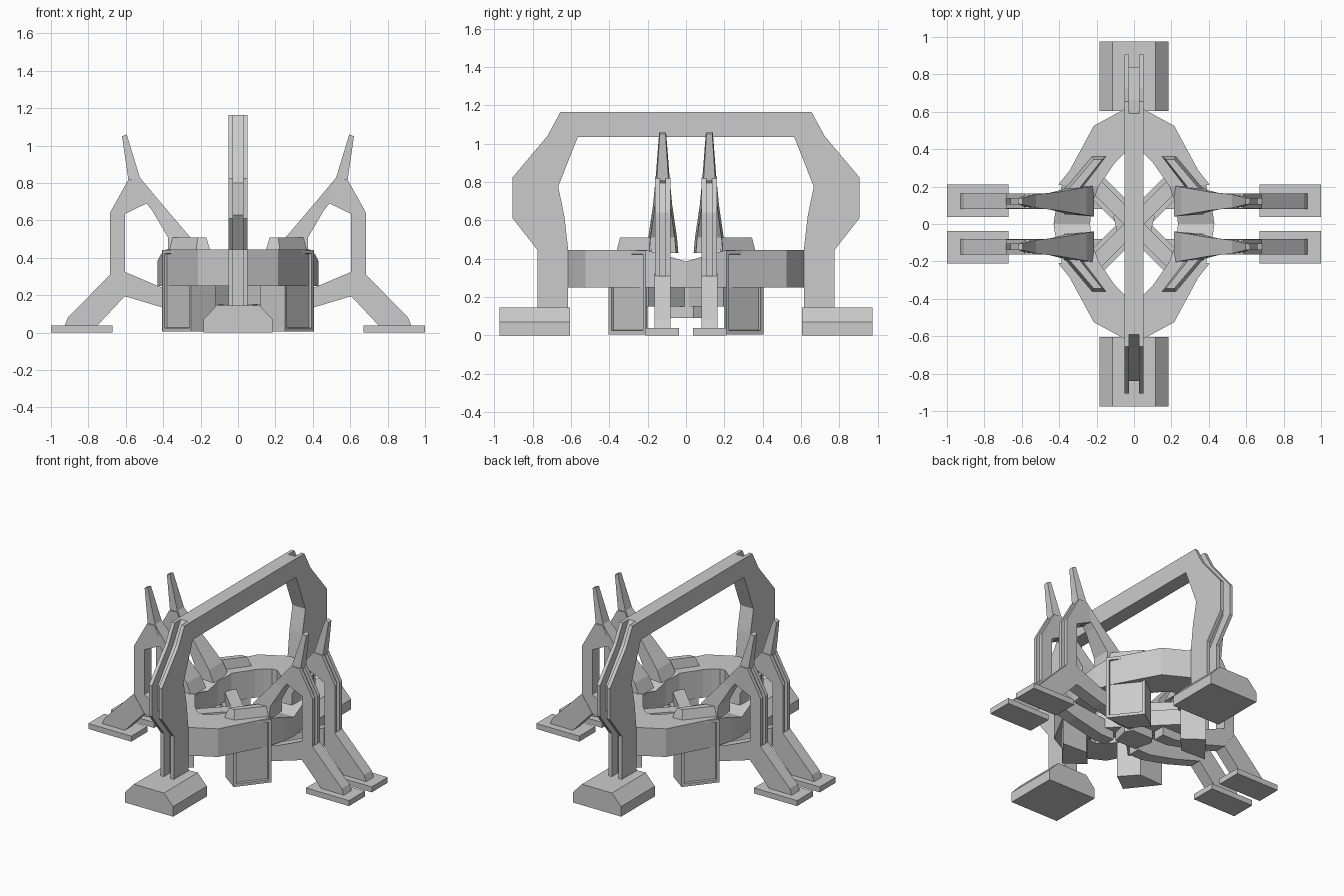
import bpy, bmesh
from mathutils import Vector

if "Cube" in bpy.data.objects:
    bpy.data.objects.remove(bpy.data.objects["Cube"])


def finish(name, bm):
    bmesh.ops.remove_doubles(bm, verts=bm.verts, dist=1e-5)
    bmesh.ops.recalc_face_normals(bm, faces=bm.faces)
    me = bpy.data.meshes.new(name)
    bm.to_mesh(me)
    bm.free()
    ob = bpy.data.objects.new(name, me)
    bpy.context.collection.objects.link(ob)
    return ob


def loft(name, sections):
    """Skin equal-length point loops and cap both ends."""
    bm = bmesh.new()
    rows = [[bm.verts.new(p) for p in s] for s in sections]
    n = len(rows[0])
    for a, b in zip(rows, rows[1:]):
        for i in range(n):
            j = (i + 1) % n
            bm.faces.new((a[i], a[j], b[j], b[i]))
    bm.faces.new(rows[0])
    bm.faces.new(rows[-1])
    return finish(name, bm)


def prism(name, pts, axis, lo, hi):
    def put(p, t):
        return {'X': (t, *p), 'Y': (p[0], t, p[1]), 'Z': (*p, t)}[axis]
    return loft(name, [[put(p, t) for p in pts] for t in (lo, hi)])


def around(q):
    """Mirror a quadrant chain (from +x to +y) into a closed loop."""
    left = [(-p[0], *p[1:]) for p in reversed(q)]
    half = q + left
    return half + [(p[0], -p[1], *p[2:]) for p in reversed(half[1:-1])]


QUADS = [(sx, sy) for sx in (1, -1) for sy in (1, -1)]

# Ring body, dipping at the two sides
outer = around([(.43, 0, .385), (.415, .1, .415), (.385, .21, .445), (.25, .46, .445),
                (.215, .525, .445), (.04, .62, .445)])
inner = around([(.235, 0, .385), (.225, .1, .415), (.19, .2, .445), (.10, .33, .445),
                (.06, .37, .445), (.02, .4, .445)])
bm = bmesh.new()
loops = [[bm.verts.new(p) for p in outer], [bm.verts.new(p) for p in inner],
         [bm.verts.new((p[0], p[1], .25)) for p in inner],
         [bm.verts.new((p[0], p[1], .25)) for p in outer]]
for k in range(4):
    a, b = loops[k], loops[(k + 1) % 4]
    for i in range(len(a)):
        j = (i + 1) % len(a)
        bm.faces.new((a[i], a[j], b[j], b[i]))
finish("ring_body", bm)

# Overhead arch: two side plates and a recessed core
def arch(half_outer):
    half_inner = [(.615, .13), (.615, .445), (.635, .62), (.667, .777), (.565, 1.035)]
    half = half_outer + half_inner
    top = len(half_outer)
    out = half[:top] + [(-y, z) for y, z in reversed(half[:top])]
    inn = [(-y, z) for y, z in half_inner] + list(reversed(half_inner))
    return out + inn

plate = arch([(.775, .13), (.775, .445), (.905, .61), (.905, .825), (.724, 1.04), (.656, 1.165)])
core = arch([(.71, .13), (.71, .445), (.84, .63), (.84, .80), (.665, 1.03), (.59, 1.165)])
for s in (1, -1):
    prism("arch_plate", plate, 'X', s * .026, s * .05)
prism("arch_core", core, 'X', -.026, .026)

# Chamfered arch feet
foot = [(-.185, 0), (.185, 0), (.185, .07), (.115, .145), (-.115, .145), (-.185, .07)]
for s in (1, -1):
    prism("arch_foot", foot, 'Y', s * .605, s * .975)

for sx, sy in QUADS:
    # Corner pods with recessed panels
    pod = prism("corner_pod", [(sx * x, sy * y) for x, y in
                [(.25, .405), (.405, .21), (.22, .2), (.12, .31)]], 'Z', 0.005, .443)
    bm = bmesh.new()
    bm.from_mesh(pod.data)
    d = Vector((sx * .78, sy * .62, 0))
    face = max(bm.faces, key=lambda f: f.normal.dot(d))
    bmesh.ops.inset_region(bm, faces=[face], thickness=.028, depth=0)
    bmesh.ops.inset_region(bm, faces=[face], thickness=.004, depth=-.015)
    bm.to_mesh(pod.data)
    bm.free()

    # Bevelled raised blocks on the ring
    base = [(.145, .365), (.225, .365), (.38, .18), (.375, .06), (.24, .06), (.27, .2)]
    cap = [(.17, .345), (.215, .345), (.36, .175), (.35, .07), (.26, .07), (.285, .2)]
    loft("raised_block", [[(sx * x, sy * y, z) for x, y in pts]
                          for pts, z in ((base, .43), (cap, .51))])

    # Diagonal inner braces, stepped
    for lo, hi, w, r in ((.15, .26, .045, .24), (.24, .33, .028, .2)):
        prism("inner_brace", [(sx * x, sy * y) for x, y in
              [(w, -w), (r + w, r - w), (r - w, r + w), (-w, w)]], 'Z', lo, hi)

    # Side leg: post, knee, shin and hip branch as plates around a core
    c = sy * .122
    parts = {
        "leg_knee": [(.685, .64), (.585, .82), (.525, .825), (.47, .70), (.605, .635)],
        "leg_post": [(.685, .64), (.605, .635), (.605, .325), (.605, .195), (.685, .31)],
        "leg_shin": [(.685, .31), (.605, .195), (.76, .03), (.93, .03), (.91, .08)],
        "leg_hip": [(.605, .325), (.405, .24), (.1, .2), (.1, .09), (.2, .09),
                    (.405, .135), (.605, .195)],
    }
    cores = {
        "leg_knee": [(.66, .64), (.57, .80), (.525, .81), (.48, .70), (.605, .635)],
        "leg_post": [(.66, .64), (.605, .635), (.605, .325), (.605, .195), (.66, .31)],
    }
    for name, pts in parts.items():
        pts = [(sx * x, z) for x, z in pts]
        if name in cores:
            for t in (1, -1):
                prism(name + "_plate", pts, 'Y', c + t * .014, c + t * .04)
            prism(name + "_core", [(sx * x, z) for x, z in cores[name]], 'Y', c - .014, c + .014)
        else:
            prism(name, pts, 'Y', c - .042, c + .042)

    # Tapered upper arm: (lower x, z), (upper x, z), half width
    arm = [((.62, 1.05), (.595, 1.06), .018), ((.585, .81), (.525, .83), .036),
           ((.46, .655), (.40, .68), .05), ((.375, .51), (.255, .51), .075),
           ((.375, .43), (.215, .43), .082)]
    loft("leg_upper_arm", [[(sx * a[0], c - h * .85, a[1]), (sx * a[0], c + h * .85, a[1]),
                            (sx * b[0], c + h, b[1]), (sx * b[0], c - h, b[1])]
                           for a, b, h in arm])

    # Flat leg foot
    prism("leg_foot", [(sx * .67, sy * .037), (sx * 1, sy * .037),
                       (sx * 1, sy * .212), (sx * .67, sy * .212)], 'Z', 0, .038)

# Central hub under the ring
prism("central_hub", around([(.11, .04), (.08, .085)]), 'Z', .09, .27)
